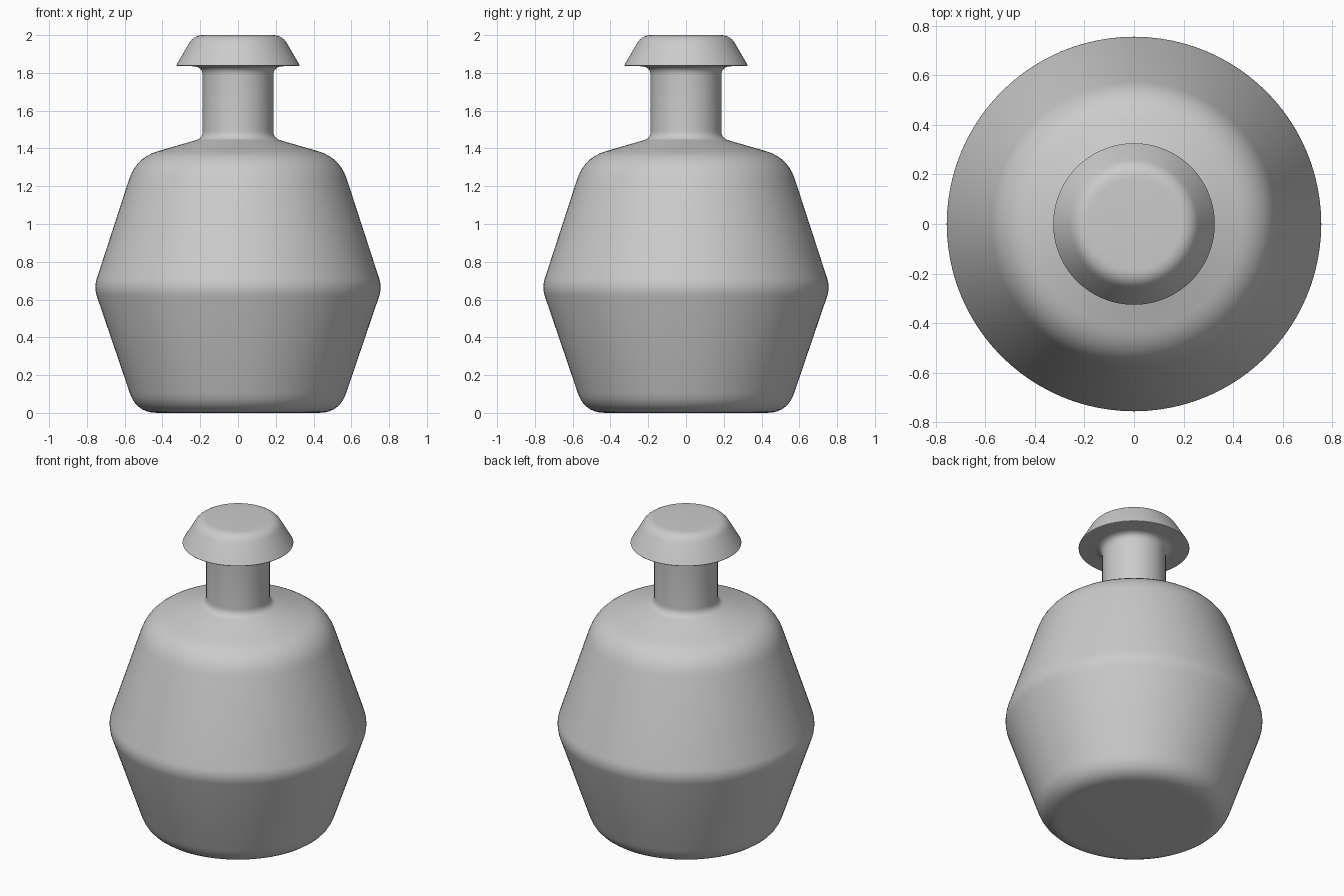
import bpy, bmesh
from math import tau
from mathutils import Vector

if "Cube" in bpy.data.objects:
    bpy.data.objects.remove(bpy.data.objects["Cube"])

SIDES = 96


def rounded(corners, steps=7):
    """Profile with each inner corner (r, z, cut) replaced by a smooth curve."""
    pts = [Vector((c[0], 0, c[1])) for c in corners]
    out = [pts[0]]
    for i in range(1, len(pts) - 1):
        p, cut = pts[i], corners[i][2]
        a = p + (pts[i - 1] - p).normalized() * cut
        b = p + (pts[i + 1] - p).normalized() * cut
        for k in range(steps + 1):
            t = k / steps
            out.append(a * (1 - t) ** 2 + p * 2 * t * (1 - t) + b * t ** 2)
    return out + [pts[-1]]


def lathe(name, corners):
    bm = bmesh.new()
    verts = [bm.verts.new(p) for p in rounded(corners)]
    edges = [bm.edges.new(pair) for pair in zip(verts, verts[1:])]
    bmesh.ops.spin(bm, geom=verts + edges, cent=(0, 0, 0), axis=(0, 0, 1),
                   angle=tau, steps=SIDES, use_merge=True)
    bmesh.ops.remove_doubles(bm, verts=bm.verts, dist=1e-5)
    bmesh.ops.recalc_face_normals(bm, faces=bm.faces)
    mesh = bpy.data.meshes.new(name)
    bm.to_mesh(mesh)
    bm.free()
    obj = bpy.data.objects.new(name, mesh)
    bpy.context.collection.objects.link(obj)
    bpy.context.view_layer.objects.active = obj
    obj.select_set(True)
    bpy.ops.object.shade_smooth_by_angle(angle=0.6)
    obj.select_set(False)
    return obj


# Bottle: one continuous turned surface from base to stopper
lathe("bottle", [
    (0, 0),
    (0.537, 0.0, 0.11),      # base edge
    (0.763, 0.664, 0.05),    # belly ridge
    (0.539, 1.352, 0.12),    # shoulder
    (0.187, 1.454, 0.04),    # neck bottom
    (0.187, 1.834, 0.05),    # neck top
    (0.329, 1.837, 0.01),    # stopper rim
    (0.234, 2.0, 0.05),      # stopper top edge
    (0, 2.0),
])
